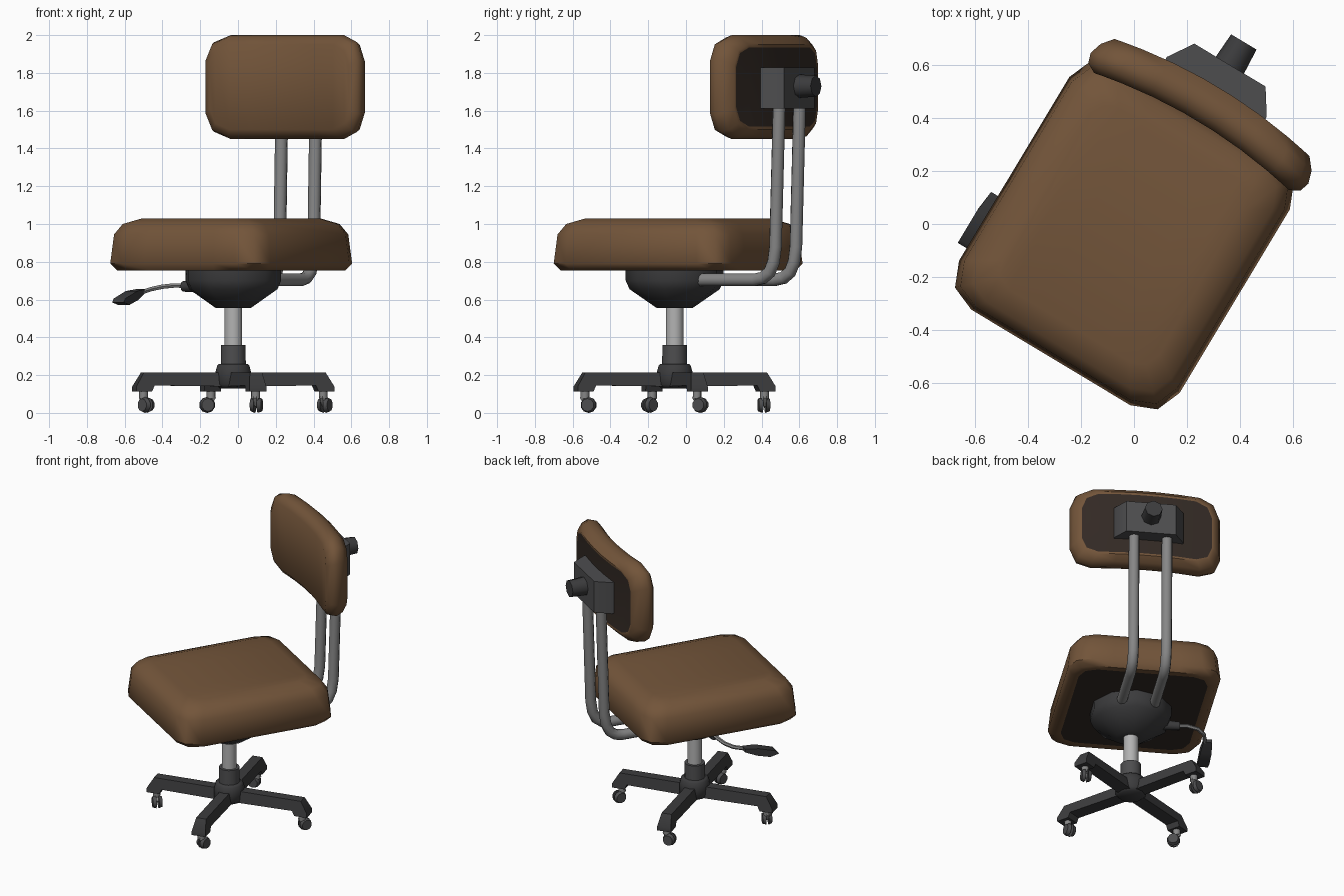
import bpy, bmesh, math
from mathutils import Matrix, Vector

if "Cube" in bpy.data.objects:
    bpy.data.objects.remove(bpy.data.objects["Cube"])

CENTRE = Matrix.Translation((-0.025, -0.06, 0))
UPPER = CENTRE @ Matrix.Rotation(math.radians(-31), 4, 'Z')   # swivelled seat frame


def material(name, r, g, b):
    m = bpy.data.materials.new(name)
    m.diffuse_color = (r, g, b, 1)
    m.use_nodes = True
    m.node_tree.nodes["Principled BSDF"].inputs["Base Color"].default_value = m.diffuse_color
    return m


LEATHER = material("brown_cover", 0.17, 0.09, 0.042)
LINING = material("dark_lining", 0.033, 0.023, 0.018)
DARK = material("dark_plastic", 0.045, 0.045, 0.047)
BRACKET = material("grey_plastic", 0.075, 0.075, 0.078)
STEEL = material("steel", 0.24, 0.24, 0.24)
CHROME = material("chrome", 0.45, 0.45, 0.45)


def finish(name, bm, frame, *mats):
    bmesh.ops.recalc_face_normals(bm, faces=bm.faces)
    me = bpy.data.meshes.new(name)
    bm.to_mesh(me)
    bm.free()
    ob = bpy.data.objects.new(name, me)
    bpy.context.collection.objects.link(ob)
    ob.matrix_world = frame
    for m in mats:
        me.materials.append(m)
    return ob


def cone(name, p0, p1, r0, r1, seg, frame, mat):
    p0, p1 = Vector(p0), Vector(p1)
    d = p1 - p0
    m = Matrix.Translation((p0 + p1) / 2) @ d.to_track_quat('Z', 'Y').to_matrix().to_4x4()
    bm = bmesh.new()
    bmesh.ops.create_cone(bm, cap_ends=True, segments=seg, radius1=r0, radius2=r1,
                          depth=d.length, matrix=m)
    return finish(name, bm, frame, mat)


def lathe(name, profile, seg, frame, mat):
    bm = bmesh.new()
    rings = [[bm.verts.new((r * math.cos(2 * math.pi * (i + .5) / seg),
                            r * math.sin(2 * math.pi * (i + .5) / seg), z))
              for i in range(seg)] for r, z in profile]
    for a, b in zip(rings, rings[1:]):
        for i in range(seg):
            j = (i + 1) % seg
            bm.faces.new((a[i], a[j], b[j], b[i]))
    bm.faces.new(rings[0])
    bm.faces.new(rings[-1])
    return finish(name, bm, frame, mat)


def prism(name, outline, w0, place, frame, mat):
    """Extrude a 2D outline symmetrically; place(a, b, side) gives the position."""
    bm = bmesh.new()
    s = [[bm.verts.new(place(a, b, k * w0)) for a, b in outline] for k in (-1, 1)]
    n = len(outline)
    for i in range(n):
        j = (i + 1) % n
        bm.faces.new((s[0][i], s[0][j], s[1][j], s[1][i]))
    bm.faces.new(s[0])
    bm.faces.new(s[1])
    return finish(name, bm, frame, mat)


def tube(name, pts, r, frame, mat, res=3):
    cu = bpy.data.curves.new(name, 'CURVE')
    cu.dimensions = '3D'
    cu.bevel_depth = r
    cu.bevel_resolution = res
    cu.use_fill_caps = True
    sp = cu.splines.new('POLY')
    sp.points.add(len(pts) - 1)
    for p, c in zip(sp.points, pts):
        p.co = (*c, 1)
    cu.materials.append(mat)
    ob = bpy.data.objects.new(name, cu)
    bpy.context.collection.objects.link(ob)
    ob.matrix_world = frame
    return ob


def pad(name, hw, hh, rad, loops, place):
    """Cushion from stacked rounded rectangles; the first loop is the dark panel."""
    bm = bmesh.new()
    rings, halves = [], []
    for inset, d in loops:
        w, h, r = hw - inset, hh - inset, rad - inset * 0.4
        left = [(-w + r + r * math.cos(math.radians(a)), h - r + r * math.sin(math.radians(a)))
                for a in (180, 135, 90)]
        mid = [((w - r) * t, h) for t in (-0.6, -0.2, 0.2, 0.6)]
        top = left + mid + [(-a, b) for a, b in reversed(left)]
        tv = [bm.verts.new(place(a, b, d)) for a, b in top]
        bv = [bm.verts.new(place(a, -b, d)) for a, b in top]
        halves.append((tv, bv))
        rings.append(tv + bv[::-1])
    for a, b in zip(rings, rings[1:]):
        for i in range(len(a)):
            j = (i + 1) % len(a)
            bm.faces.new((a[i], a[j], b[j], b[i]))
    for k in (0, -1):
        tv, bv = halves[k]
        for i in range(len(tv) - 1):
            bm.faces.new((tv[i], tv[i + 1], bv[i + 1], bv[i])).material_index = 1 if k == 0 else 0
    return finish(name, bm, UPPER, LEATHER, LINING)


# Seat and curved backrest
pad("seat", 0.486, 0.54, 0.135,
    [(0.075, 0.757), (0.03, 0.755), (0, 0.79), (0.017, 0.945), (0.055, 1.0), (0.14, 1.03)],
    lambda a, b, d: (a - 0.019, b + 0.01, d))
pad("backrest", 0.48, 0.275, 0.13,
    [(0.065, 0.148), (0.05, 0.15), (0.015, 0.115), (0, 0.07), (0.012, 0.03), (0.05, 0)],
    lambda a, b, d: (a - 0.003, 0.522 + d - 0.25 * a * a, b + 1.725))

# Backrest bracket and knob
prism("backrest_bracket", [(-0.22, 0.62), (-0.22, 0.67), (-0.157, 0.766), (0.157, 0.766),
                           (0.22, 0.67), (0.22, 0.62)], 0.108,
      lambda a, b, s: (a - 0.008, b, 1.72 + s), UPPER, BRACKET)
cone("knob", (-0.008, 0.75, 1.73), (-0.008, 0.868, 1.73), 0.063, 0.056, 8, UPPER, DARK)

# Twin support tubes
for n, u in (("right", 0.09), ("left", -0.12)):
    tube(n + "_support_tube",
         [(u, v, z) for v, z in ((0.15, 0.705), (0.55, 0.705), (0.6, 0.715), (0.64, 0.745),
                                 (0.665, 0.8), (0.677, 0.88), (0.70, 1.65))],
         0.034, UPPER, STEEL)

# Mechanism housing and height lever
lathe("housing", [(0.26, 0.76), (0.26, 0.70), (0.24, 0.655), (0.095, 0.555)], 10, UPPER, DARK)
cone("lever_collar", (-0.2, 0, 0.67), (-0.31, 0, 0.67), 0.034, 0.028, 8, UPPER, DARK)
tube("lever_rod", [(-0.25, 0, 0.67), (-0.36, 0, 0.675), (-0.43, -0.015, 0.668),
                   (-0.475, -0.055, 0.655), (-0.495, -0.14, 0.635)], 0.013, UPPER, STEEL, 1)
prism("lever_paddle", [(-0.11, 0.655), (-0.20, 0.645), (-0.325, 0.605), (-0.34, 0.585),
                       (-0.28, 0.572), (-0.19, 0.598), (-0.11, 0.632)], 0.036,
      lambda a, b, s: (-0.508 + s * (0.75 if a > -0.12 else 1), a, b), UPPER, DARK)

# Gas column and hub
cone("column", (0, 0, 0.3), (0, 0, 0.57), 0.047, 0.047, 16, CENTRE, CHROME)
cone("column_sleeve", (0, 0, 0.2), (0, 0, 0.36), 0.067, 0.065, 12, CENTRE, BRACKET)
lathe("hub", [(0.075, 0.13), (0.098, 0.15), (0.098, 0.215), (0.088, 0.25), (0.078, 0.26)],
      12, CENTRE, DARK)

# Four base arms with twin-wheel castors
for k in range(4):
    frame = CENTRE @ Matrix.Rotation(math.radians(14 + 90 * k), 4, 'Z')
    prism(f"base_arm_{k + 1}", [(0.03, 0.215), (0.495, 0.215), (0.54, 0.14), (0.54, 0.112),
                                (0.455, 0.112), (0.44, 0.145), (0.03, 0.14)], 0.046,
          lambda a, b, s: (a, s * (0.72 if b > 0.2 else 1), b), frame, DARK)
    swivel = (frame @ Matrix.Translation((0.49, 0, 0))
              @ Matrix.Rotation(math.radians(50 + 35 * k), 4, 'Z'))
    cone(f"castor_stem_{k + 1}", (0, 0, 0.075), (0, 0, 0.12), 0.024, 0.024, 8, swivel, STEEL)
    tube(f"castor_fork_{k + 1}", [(0, 0, 0.095), (-0.012, 0, 0.08), (0.004, 0, 0.06),
                                  (0.02, 0, 0.042)], 0.016, swivel, STEEL, 1)
    for side in (-1, 1):
        cone(f"castor_wheel_{k + 1}_{'a' if side < 0 else 'b'}", (0.02, side * 0.008, 0.042),
             (0.02, side * 0.03, 0.042), 0.042, 0.034, 10, swivel, BRACKET)

# Turn curves into meshes, then smooth shading with sharp edges kept
bpy.ops.object.select_all(action='SELECT')
bpy.context.view_layer.objects.active = bpy.data.objects["seat"]
bpy.ops.object.convert(target='MESH')
bpy.ops.object.select_all(action='SELECT')
bpy.ops.object.shade_smooth_by_angle(angle=math.radians(50))
